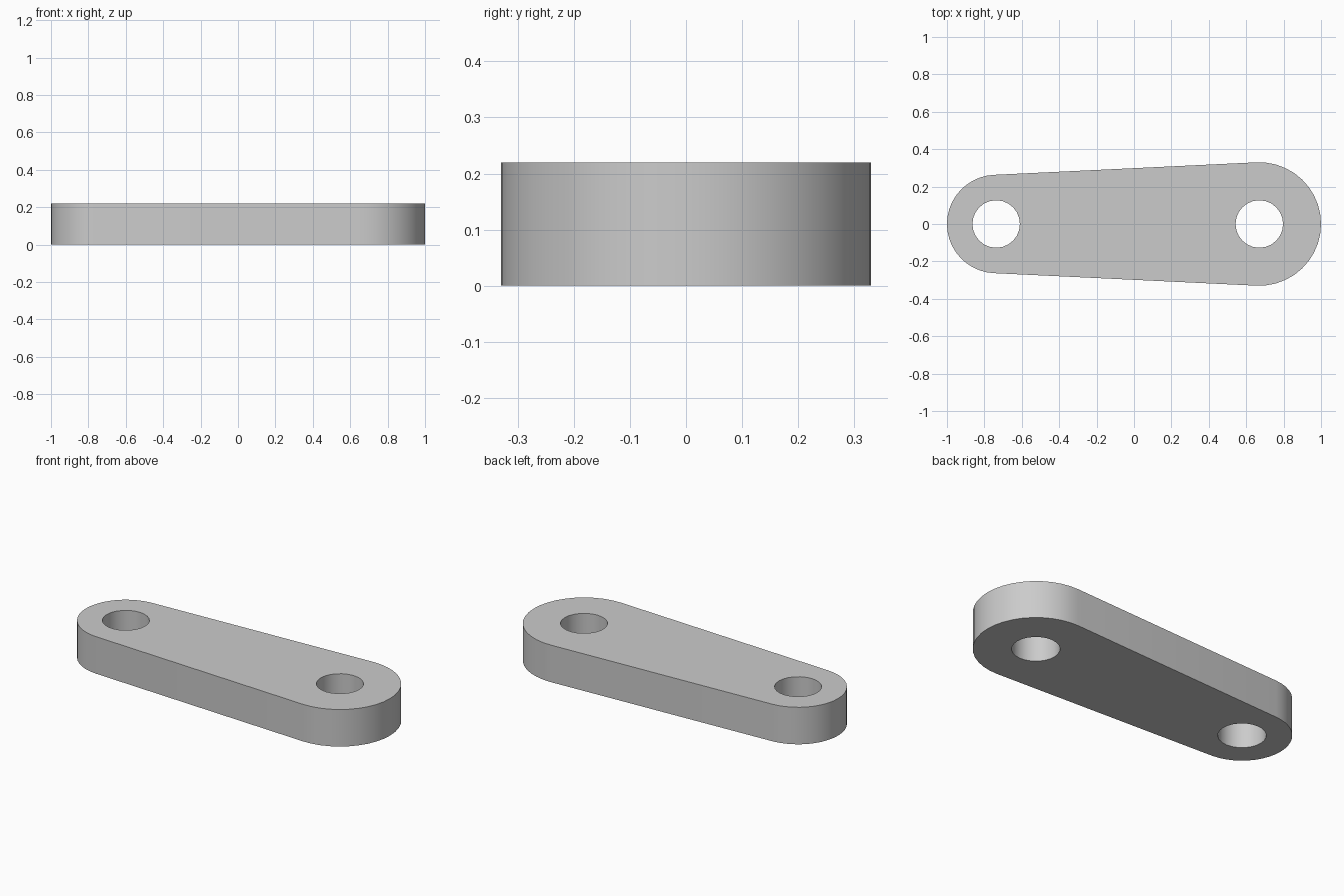
import bpy
import bmesh
from math import acos, cos, sin, pi, radians

if "Cube" in bpy.data.objects:
    bpy.data.objects.remove(bpy.data.objects["Cube"], do_unlink=True)

HEIGHT = 0.22
SMALL_R, BIG_R, HOLE_R = 0.263, 0.33, 0.127
SMALL_X, BIG_X = SMALL_R - 1, 1 - BIG_R

steel = bpy.data.materials.new("plain grey")
steel.use_nodes = True
grey = (0.6, 0.6, 0.6, 1)
steel.diffuse_color = grey
steel.node_tree.nodes["Principled BSDF"].inputs["Base Color"].default_value = grey


def arc(cx, radius, start, end, steps):
    """Points along an arc centred on the x axis, both ends included."""
    angles = [start + (end - start) * i / steps for i in range(steps + 1)]
    return [(cx + radius * cos(a), radius * sin(a), 0) for a in angles]


def add_loop(bm, points):
    verts = [bm.verts.new(p) for p in points]
    return [bm.edges.new((v, verts[i - 1])) for i, v in enumerate(verts)]


bm = bmesh.new()

# Outline: two round ends joined by tangent flanks
tangent = acos((SMALL_R - BIG_R) / (BIG_X - SMALL_X))
outline = arc(BIG_X, BIG_R, -tangent, tangent, 20)
outline += arc(SMALL_X, SMALL_R, tangent, 2 * pi - tangent, 20)
edges = add_loop(bm, outline)

# Pin holes, one in each end
for cx in (SMALL_X, BIG_X):
    edges += add_loop(bm, arc(cx, HOLE_R, 0, 2 * pi, 24)[:-1])

# Fill the flat profile and raise it to full thickness
bmesh.ops.triangle_fill(bm, edges=edges, use_beauty=True, normal=(0, 0, 1))
raised = bmesh.ops.extrude_face_region(bm, geom=bm.faces[:], use_keep_orig=True)
top = [g for g in raised["geom"] if isinstance(g, bmesh.types.BMVert)]
bmesh.ops.translate(bm, verts=top, vec=(0, 0, HEIGHT))
bmesh.ops.recalc_face_normals(bm, faces=bm.faces[:])

mesh = bpy.data.meshes.new("link_arm")
bm.to_mesh(mesh)
bm.free()
mesh.materials.append(steel)
link = bpy.data.objects.new("link_arm", mesh)
bpy.context.collection.objects.link(link)

# Smooth the round walls, keep the rims sharp
bpy.ops.object.select_all(action="DESELECT")
link.select_set(True)
bpy.context.view_layer.objects.active = link
bpy.ops.object.shade_smooth_by_angle(angle=radians(30))
